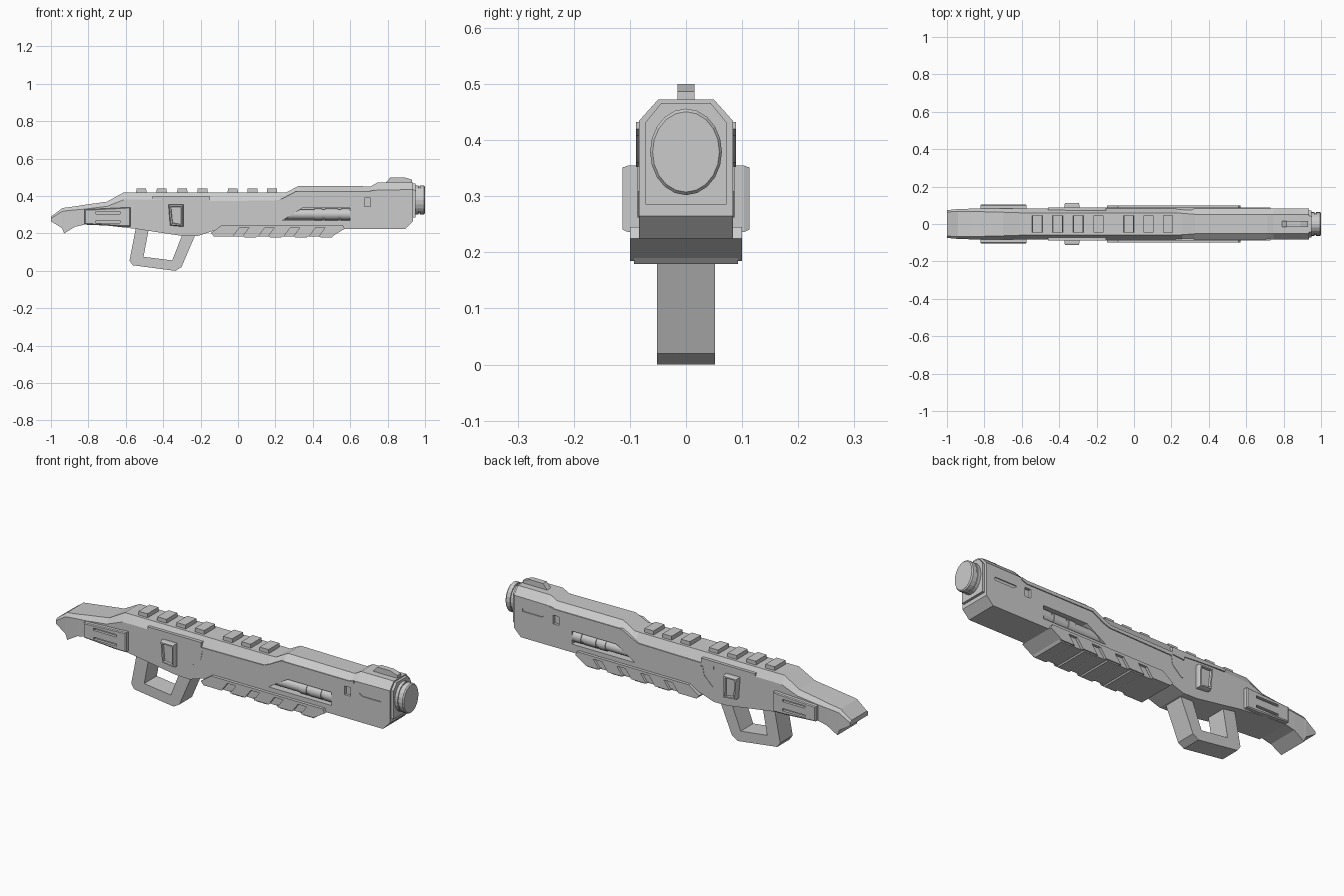
import bpy, bmesh, math

if "Cube" in bpy.data.objects:
    bpy.data.objects.remove(bpy.data.objects["Cube"])


def finish(name, bm):
    bmesh.ops.recalc_face_normals(bm, faces=bm.faces)
    me = bpy.data.meshes.new(name)
    bm.to_mesh(me)
    bm.free()
    ob = bpy.data.objects.new(name, me)
    bpy.context.collection.objects.link(ob)
    return ob


def mirror_y(ob):
    m = ob.modifiers.new("Mirror", 'MIRROR')
    m.use_axis = (False, True, False)
    m.use_clip = False
    return ob


def loft(name, rings):
    """Skin a list of equal-length point rings and cap the ends."""
    bm = bmesh.new()
    vs = [[bm.verts.new(p) for p in r] for r in rings]
    n = len(vs[0])
    for a, b in zip(vs, vs[1:]):
        for i in range(n):
            j = (i + 1) % n
            bm.faces.new((a[i], a[j], b[j], b[i]))
    bm.faces.new(vs[0])
    bm.faces.new(vs[-1])
    return finish(name, bm)


def prism(name, pts, y0, y1, insets=()):
    """Extrude an xz profile from y0 to y1; insets = (thickness, outward depth) on the y1 face."""
    bm = bmesh.new()
    a = [bm.verts.new((x, y0, z)) for x, z in pts]
    b = [bm.verts.new((x, y1, z)) for x, z in pts]
    n = len(pts)
    bm.faces.new(a)
    outer = bm.faces.new(b)
    for i in range(n):
        j = (i + 1) % n
        bm.faces.new((a[i], a[j], b[j], b[i]))
    bmesh.ops.recalc_face_normals(bm, faces=bm.faces)
    for t, d in insets:
        bmesh.ops.inset_individual(bm, faces=[outer], thickness=t, depth=d)
    return finish(name, bm)


def side(name, pts, y0, y1, insets=()):
    return mirror_y(prism(name, pts, y0, y1, insets))


def rect(x0, x1, z0, z1):
    return [(x0, z0), (x1, z0), (x1, z1), (x0, z1)]


def cut(target, cutter):
    cutter.hide_render = True
    cutter.display_type = 'WIRE'
    m = target.modifiers.new("Cut", 'BOOLEAN')
    m.operation = 'DIFFERENCE'
    m.solver = 'EXACT'
    m.object = cutter


# Main body: x, bottom z, shoulder z, top z, half width, top half width
stations = [
    (-1.0, .265, .28, .29, .074, .064), (-.94, .228, .318, .335, .08, .068),
    (-.93, .20, .32, .337, .08, .068), (-.87, .236, .326, .345, .082, .068),
    (-.82, .247, .33, .353, .082, .066), (-.70, .242, .345, .37, .083, .063),
    (-.61, .232, .38, .42, .083, .06), (-.55, .225, .382, .42, .084, .06),
    (-.30, .187, .38, .42, .084, .06), (-.22, .185, .375, .42, .084, .06),
    (-.10, .225, .372, .42, .084, .06), (.23, .225, .378, .42, .084, .06),
    (.26, .225, .39, .42, .084, .057), (.325, .225, .425, .455, .084, .052),
    (.71, .225, .425, .452, .084, .05), (.745, .225, .432, .472, .084, .05),
    (.895, .225, .434, .472, .084, .05), (.935, .265, .434, .472, .084, .05)]
body = loft("main_body", [
    [(x, -w, b), (x, w, b), (x, w, c), (x, t, z), (x, -t, z), (x, -w, c)]
    for x, b, c, z, w, t in stations])

# Side windows, vent slots and front grooves cut into the body
window = [(.235, .268), (.60, .268), (.60, .336), (.345, .336)]
cut(body, side("window_cutter", window, .045, .12))
cut(body, side("vent_cutter", rect(.675, .708, .345, .39), .07, .12))
groove = [(.76, .372), (.775, .362), (.885, .362), (.885, .378), (.76, .378)]
cut(body, side("groove_cutter", groove, .079, .12))


# Tube with collars inside each window
def tube(name, x0, x1, r):
    ring = [(math.cos(k * math.tau / 16) * r, math.sin(k * math.tau / 16) * r) for k in range(16)]
    ob = mirror_y(loft(name, [[(x, .053 + c, .302 + s) for c, s in ring] for x in (x0, x1)]))
    ob.data.shade_smooth()
    bpy.context.view_layer.objects.active = ob
    ob.select_set(True)
    bpy.ops.object.shade_smooth_by_angle(angle=math.radians(40))
    ob.select_set(False)


tube("window_tube", .24, .60, .027)
for x0, x1 in ((.41, .45), (.465, .535), (.55, .60)):
    tube("tube_collar", x0, x1, .031)

# Stepped shoulder strip along each side
side("shoulder_strip", [(-.15, .352), (.215, .36), (.25, .372), (.315, .408), (.70, .408), (.73, .42),
                        (.73, .432), (.70, .425), (.31, .425), (.24, .388), (.21, .376), (-.15, .372)],
     .07, .089)
side("rear_strip", [(-.46, .385), (-.30, .378), (-.22, .372), (-.22, .355), (-.15, .36),
                    (-.15, .398), (-.46, .398)], .07, .089)
side("seam_ridge", [(-.155, .36), (-.165, .31), (-.215, .262), (-.205, .262), (-.155, .308), (-.145, .36)],
     .07, .086)

# Rear cheek pads with a bar framed by two slots
pad = side("stock_pad", [(-.82, .25), (-.64, .238), (-.575, .238), (-.575, .34), (-.82, .328)],
           .07, .1, ((.006, .004),))
for z in (.262, .31):
    cut(pad, side("stock_slot_cutter", rect(-.76, -.63, z - .006, z + .006), .09, .13))

# Framed side buttons
side("side_button", [(-.372, .355), (-.363, .243), (-.292, .236), (-.292, .355)],
     .07, .103, ((.006, .010), (.010, 0), (.003, -.010)))

# Foregrip with slanted notches on both sides
grip = prism("foregrip", [(-.145, .203), (-.13, .185), (.505, .185), (.57, .225), (.56, .245), (-.085, .245)],
             -.1, .1)
for i in range(4):
    x = -.025 + i * .136
    cut(grip, side("grip_notch_cutter", [(x - .005, .18), (x + .045, .18), (x + .083, .231), (x + .033, .231)],
                   .087, .13))
for i in range(4):
    x = .005 + i * .136
    prism("grip_underside_rib", [(x + .01, .19), (x + .03, .179), (x + .09, .179), (x + .10, .19)], -.093, .093)

# Loop handle
prism("handle_loop", [(-.545, .235), (-.58, .055), (-.563, .03), (-.335, .0), (-.302, .02), (-.225, .20),
                      (-.295, .20), (-.352, .056), (-.505, .075), (-.475, .235)], -.052, .052)

# Top rail teeth
for x in (-.517, -.408, -.298, -.19, -.028, .078, .182):
    prism("rail_tooth", [(x - .028, .41), (x + .028, .41), (x + .026, .44), (x - .026, .44)], -.045, .045)

# Front sight
prism("front_sight", [(.785, .465), (.815, .50), (.89, .50), (.93, .487), (.93, .465)], -.015, .015)

# Muzzle block and stepped elliptical muzzle
loft("muzzle_block", [[(x, -.072, .285), (x, .072, .285), (x, .072, .432), (x, .044, .466),
                       (x, -.044, .466), (x, -.072, .432)] for x in (.92, .948)])
steps = [(.94, .9), (.95, .9), (.95, 1), (.966, 1), (.966, .93), (.972, .93), (.972, 1.0), (.994, 1.0),
         (1.0, .93)]
loft("muzzle", [[(x, .064 * s * math.cos(k * math.tau / 20), .379 + .077 * s * math.sin(k * math.tau / 20))
                 for k in range(20)] for x, s in steps])
